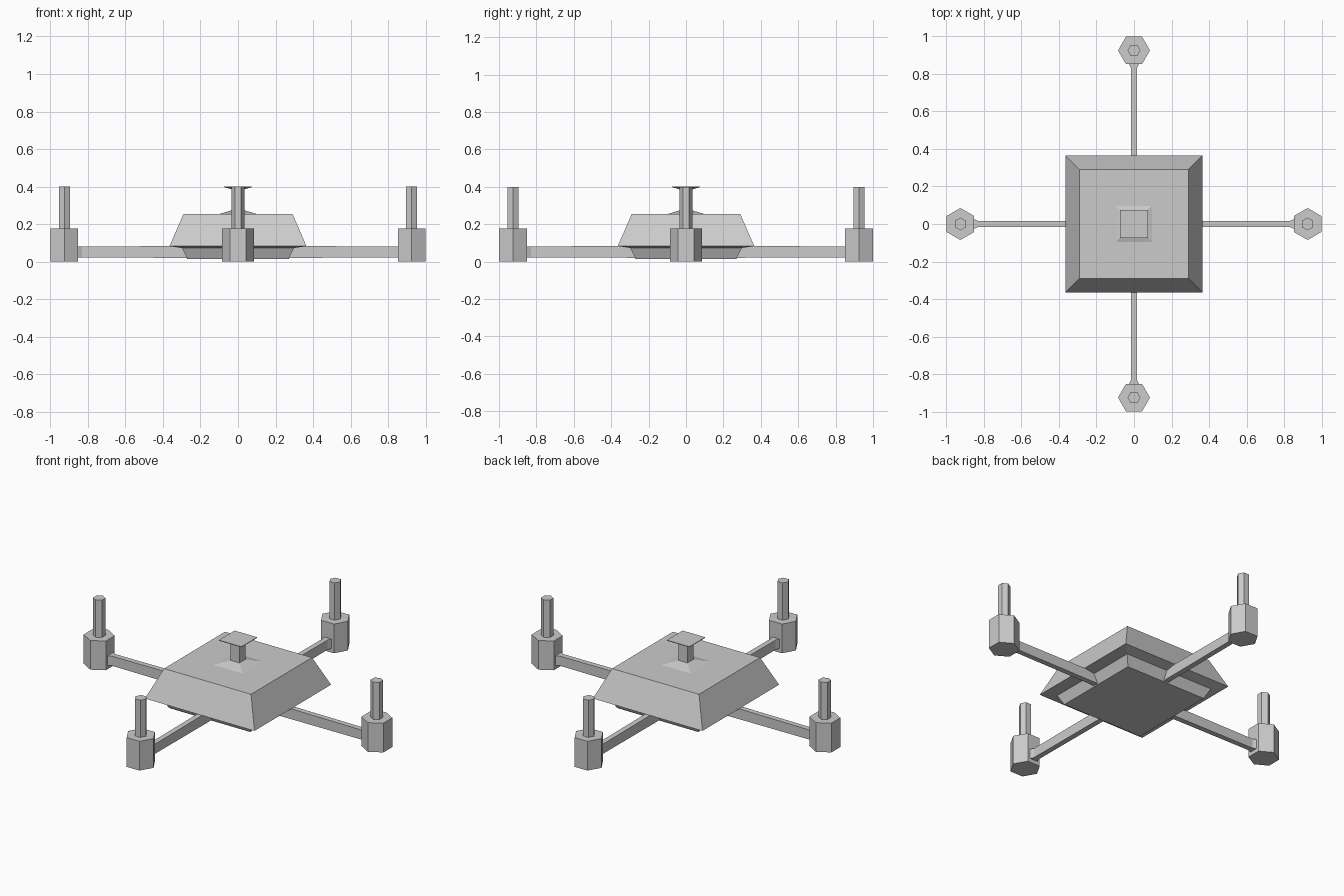
import bpy, bmesh, math
from mathutils import Matrix

if "Cube" in bpy.data.objects:
    bpy.data.objects.remove(bpy.data.objects["Cube"])


def loft(name, rings, turn=0.0):
    """Skin a list of equal-length point rings, cap both ends, turn about z."""
    bm = bmesh.new()
    loops = [[bm.verts.new(p) for p in ring] for ring in rings]
    n = len(loops[0])
    for a, b in zip(loops, loops[1:]):
        for i in range(n):
            j = (i + 1) % n
            bm.faces.new((a[i], a[j], b[j], b[i]))
    bm.faces.new(loops[0][::-1])
    bm.faces.new(loops[-1])
    bmesh.ops.recalc_face_normals(bm, faces=bm.faces)
    bm.transform(Matrix.Rotation(turn, 4, 'Z'))
    mesh = bpy.data.meshes.new(name)
    bm.to_mesh(mesh)
    bm.free()
    obj = bpy.data.objects.new(name, mesh)
    bpy.context.collection.objects.link(obj)
    return obj


def square(h, z):
    return [(-h, -h, z), (h, -h, z), (h, h, z), (-h, h, z)]


def hexagon(r, z, y):
    return [(r * math.cos(k * math.pi / 3), y + r * math.sin(k * math.pi / 3), z)
            for k in range(6)]


def arm_section(y, w, z0, z1):
    return [(-w, y, z0), (w, y, z0), (w, y, z1), (-w, y, z1)]


# central hull: tapered belly, overhanging rim, sloped shell
loft("hull", [square(0.27, 0.015), square(0.298, 0.073),
              square(0.365, 0.083), square(0.29, 0.255)])

# mast with flared foot and flat square cap
loft("mast", [square(0.10, 0.254), square(0.03, 0.275),
              square(0.03, 0.385), square(0.075, 0.398), square(0.075, 0.402)])

# four arms, each with a hexagonal pod and a slim post
for side, k in (("back", 0), ("left", 1), ("front", 2), ("right", 3)):
    turn = k * math.pi / 2
    loft(side + "_arm", [arm_section(0.2, 0.016, 0.02, 0.084),
                         arm_section(0.83, 0.016, 0.023, 0.081),
                         arm_section(0.86, 0.03, 0.023, 0.081)], turn)
    # pod and post in one stepped profile
    loft(side + "_pod", [hexagon(r, z, 0.925) for r, z in
                         ((0.085, 0.0), (0.085, 0.176), (0.034, 0.176), (0.034, 0.4))], turn)
